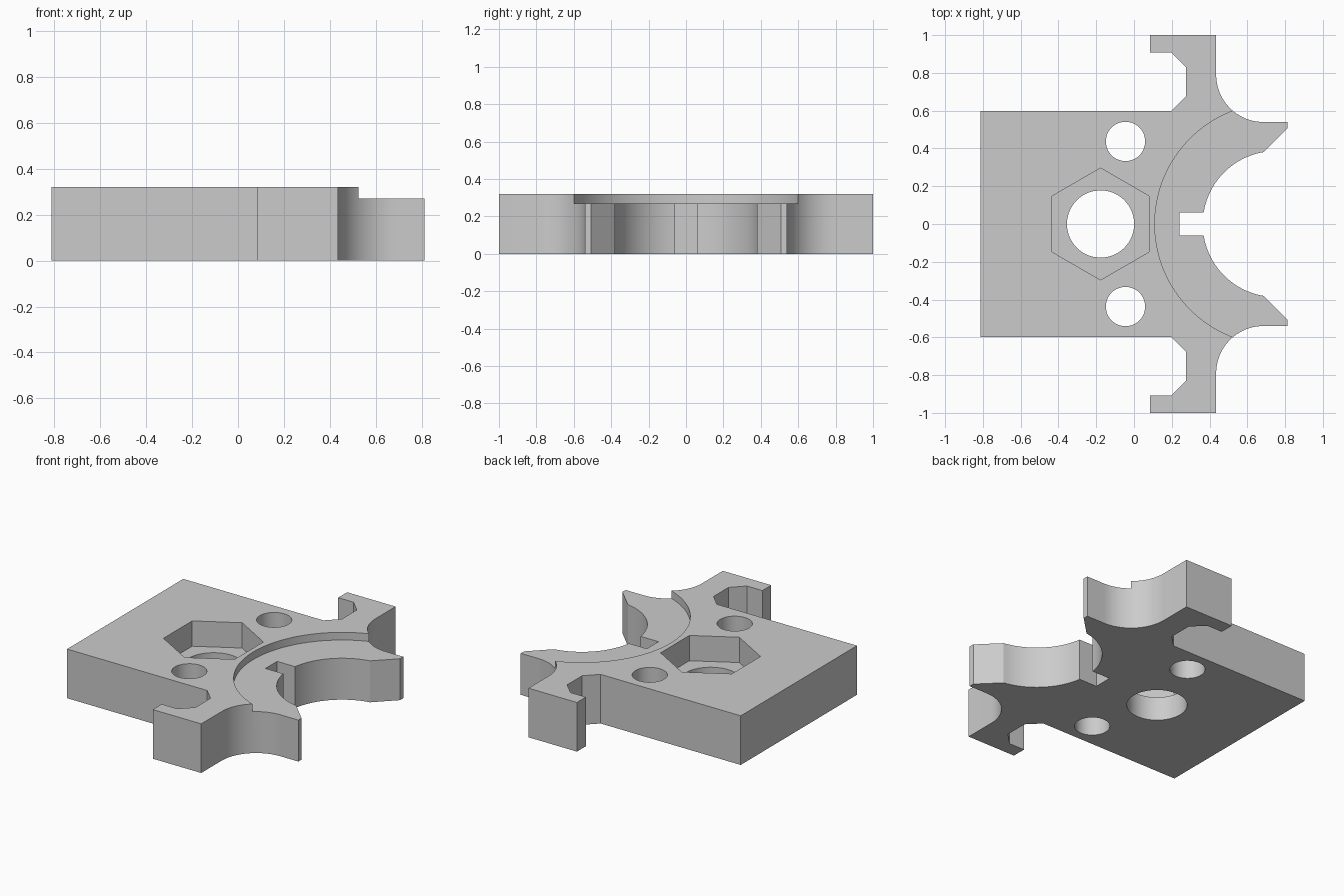
import bpy, bmesh
from math import sin, cos, pi, atan2, radians

cube = bpy.data.objects.get("Cube")
if cube:
    bpy.data.objects.remove(cube)

HEIGHT = 0.32
LEDGE_Z = 0.27
POCKET_Z = 0.155
BORE_CENTRE = (0.75, 0)

grey = bpy.data.materials.new("plain grey")
grey.use_nodes = True
colour = (0.6, 0.6, 0.6, 1)
grey.diffuse_color = colour
grey.node_tree.nodes["Principled BSDF"].inputs["Base Color"].default_value = colour


def arc(centre, radius, start, end, steps):
    """Points on an arc, both ends included."""
    angles = [start + (end - start) * i / steps for i in range(steps + 1)]
    return [(centre[0] + radius * cos(a), centre[1] + radius * sin(a)) for a in angles]


def circle(centre, radius, steps, start=0.0):
    return arc(centre, radius, start, start + 2 * pi, steps)[:-1]


def prism(name, outline, bottom, top):
    """Extrude a closed outline between two heights."""
    bm = bmesh.new()
    face = bm.faces.new([bm.verts.new((x, y, bottom)) for x, y in outline])
    result = bmesh.ops.extrude_face_region(bm, geom=[face])
    raised = [v for v in result["geom"] if isinstance(v, bmesh.types.BMVert)]
    bmesh.ops.translate(bm, verts=raised, vec=(0, 0, top - bottom))
    bmesh.ops.recalc_face_normals(bm, faces=bm.faces)
    mesh = bpy.data.meshes.new(name)
    bm.to_mesh(mesh)
    bm.free()
    mesh.materials.append(grey)
    obj = bpy.data.objects.new(name, mesh)
    bpy.context.collection.objects.link(obj)
    return obj


# Plate outline, one half: block, clip arm, concave fillet, pointed horn, bore, key slot
half = [(-0.813, 0.598), (0.197, 0.598), (0.275, 0.676), (0.275, 0.83),
        (0.197, 0.908), (0.086, 0.908), (0.086, 1.0)]
half += [(0.435, 1.0)] + arc((0.685, 0.79), 0.25, pi, 1.5 * pi, 24)
half += [(0.813, 0.54), (0.813, 0.507)]
half += arc(BORE_CENTRE, 0.386, atan2(0.381, -0.065), atan2(0.06, -0.381), 28)
half += [(0.24, 0.06)]
outline = half + [(x, -y) for x, y in reversed(half)]
plate = prism("bracket_plate", outline, 0, HEIGHT)

# Cutters: round ledge, hexagonal nut pocket, main bore and two screw holes
cutters = [
    prism("ledge_cutter", circle(BORE_CENTRE, 0.64, 128), LEDGE_Z, 0.5),
    prism("nut_pocket_cutter", circle((-0.177, 0), 0.296, 6, pi / 2), POCKET_Z, 0.5),
    prism("main_hole_cutter", circle((-0.177, 0), 0.178, 64), -0.1, 0.5),
]
for side in (-1, 1):
    cutters.append(prism("screw_hole_cutter", circle((-0.045, 0.437 * side), 0.104, 48), -0.1, 0.5))

for cutter in cutters:
    cutter.hide_render = True
    cut = plate.modifiers.new(cutter.name, "BOOLEAN")
    cut.operation = "DIFFERENCE"
    cut.solver = "EXACT"
    cut.object = cutter

# Bake the cuts and drop the cutters
bpy.context.view_layer.update()
graph = bpy.context.evaluated_depsgraph_get()
finished = bpy.data.meshes.new_from_object(plate.evaluated_get(graph))
plate.modifiers.clear()
plate.data = finished
for cutter in cutters:
    bpy.data.objects.remove(cutter)

# Smooth round walls, crisp corners
bpy.ops.object.select_all(action="DESELECT")
plate.select_set(True)
bpy.context.view_layer.objects.active = plate
bpy.ops.object.shade_smooth_by_angle(angle=radians(25))
